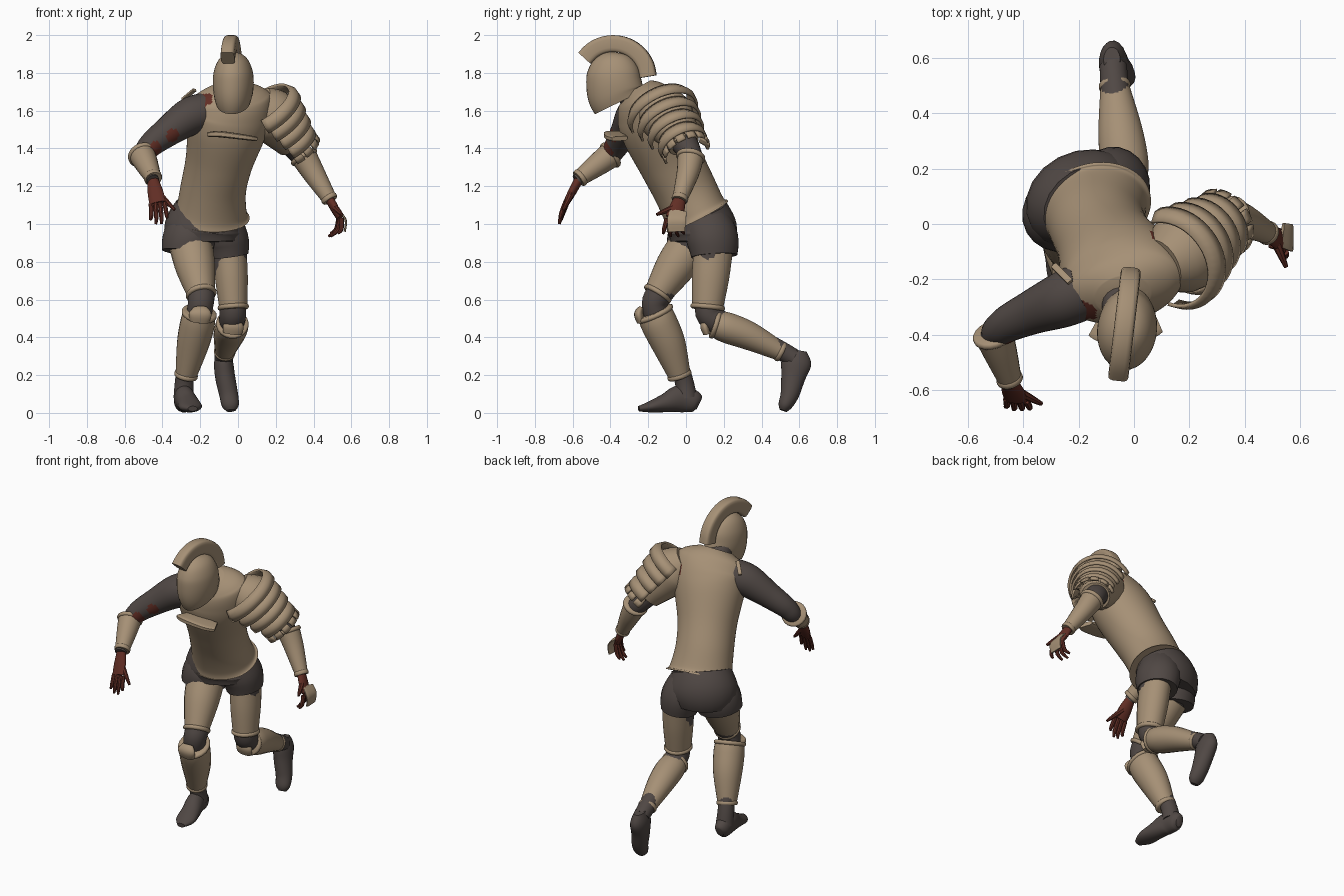
import bpy, bmesh, math
from mathutils import Vector as V

if "Cube" in bpy.data.objects:
    bpy.data.objects.remove(bpy.data.objects["Cube"])


def material(name, rgb):
    m = bpy.data.materials.new(name)
    m.use_nodes = True
    m.diffuse_color = (*rgb, 1)
    m.node_tree.nodes["Principled BSDF"].inputs["Base Color"].default_value = (*rgb, 1)
    return m


TAN = material("tan armour", (0.38, 0.28, 0.18))
DARK = material("dark cloth", (0.08, 0.064, 0.058))
RED = material("dark red skin", (0.12, 0.027, 0.018))


def finish(name, bm, mat):
    bmesh.ops.recalc_face_normals(bm, faces=bm.faces)
    me = bpy.data.meshes.new(name)
    bm.to_mesh(me)
    bm.free()
    me.materials.append(mat)
    me.shade_smooth()
    me.set_sharp_from_angle(angle=math.radians(42))
    ob = bpy.data.objects.new(name, me)
    bpy.context.collection.objects.link(ob)
    return ob


def spline(secs, steps):
    """Smooth curve through sections of any dimension."""
    out = []
    for i in range(len(secs) - 1):
        a, b = secs[max(i - 1, 0)], secs[i]
        c, d = secs[i + 1], secs[min(i + 2, len(secs) - 1)]
        for k in range(steps):
            t = k / steps
            out.append([0.5 * (2 * q + (r - p) * t + (2 * p - 5 * q + 4 * r - s) * t * t
                        + (3 * q - p - 3 * r + s) * t ** 3) for p, q, r, s in zip(a, b, c, d)])
    return out + [list(secs[-1])]


def loft(name, secs, mat, side=(1, 0, 0), n=20, steps=5, square=1.0):
    """Skin elliptical sections (x, y, z, half width[, half depth]) along a path."""
    secs = spline([s if len(s) == 5 else (*s, s[3]) for s in secs], steps)
    pts = [V(s[:3]) for s in secs]
    bm = bmesh.new()
    rings = []
    for i, s in enumerate(secs):
        t = (pts[min(i + 1, len(pts) - 1)] - pts[max(i - 1, 0)]).normalized()
        u = V(side)
        u = (u - t * u.dot(t)).normalized()
        v = t.cross(u)
        ring = []
        for k in range(n):
            a = math.tau * (k + 0.5) / n
            c, d = (math.copysign(abs(f) ** square, f) for f in (math.cos(a), math.sin(a)))
            ring.append(bm.verts.new(pts[i] + u * c * max(s[3], 0.002) + v * d * max(s[4], 0.002)))
        rings.append(ring)
    for p, q in zip(rings, rings[1:]):
        for k in range(n):
            bm.faces.new((p[k], p[k - 1], q[k - 1], q[k]))
    bm.faces.new(rings[0])
    bm.faces.new(rings[-1])
    return finish(name, bm, mat)


def stain(ob, spots):
    """Colour faces near the given spots red."""
    ob.data.materials.append(RED)
    for f in ob.data.polygons:
        if any((f.center - V(p)).length < r for p, r in spots):
            f.material_index = 1


def rim(name, secs, end, mat=TAN, grow=1.1, half=0.013):
    """Rolled lip at one end of an armour piece."""
    a, b = (secs[0], secs[1]) if end == 0 else (secs[-1], secs[-2])
    c = V(a[:3])
    d = (V(b[:3]) - c).normalized()
    w, h = a[3], a[-1]
    loft(name, [(*(c + d * half * k), w * g, h * g) for k, g in
                ((-1, 1), (-0.5, grow), (0.5, grow), (1, 1))], mat, steps=2)


def armour(name, secs, ends=(0, 1)):
    loft(name, secs, TAN)
    for e in ends:
        rim(f"{name}_rim_{e}", secs, e)


SIDE = (0.94, 0.34, 0)

# Torso and shorts
torso = loft("cuirass", [
    (-.145, .06, 1.04, .21, .18), (-.142, .045, 1.07, .19, .165), (-.13, -.01, 1.19, .175, .165),
    (-.10, -.08, 1.33, .18, .17), (-.06, -.16, 1.5, .215, .18), (-.04, -.20, 1.6, .225, .165),
    (-.04, -.235, 1.675, .205, .13), (-.04, -.26, 1.72, .1, .08)], TAN, SIDE, n=64, steps=9)
stain(torso, [((-.19, -.34, 1.68), .06), ((.10, -.04, 1.64), .045)])
loft("shorts_waist", [(-.18, .085, .9, .2, .165), (-.18, .085, .98, .215, .18),
                      (-.155, .06, 1.08, .18, .155)], DARK, SIDE)
loft("shorts_right_leg", [(-.27, .03, .85, .135, .13), (-.26, .04, .92, .14, .14),
                          (-.22, .06, 1.02, .13, .12)], DARK, SIDE)
loft("shorts_left_leg", [(-.055, .15, .83, .11, .125), (-.07, .14, .92, .125, .14),
                         (-.11, .1, 1.02, .12, .13)], DARK, SIDE)

# Ragged chest strip and back shard
loft("chest_strip", [(-.14, -.36, 1.475, .05, .013), (-.09, -.38, 1.475, .055, .017),
                     (.03, -.37, 1.46, .055, .015), (.085, -.35, 1.452, .045, .012)],
     TAN, (0, 1, 0), n=12, square=.4)
loft("shoulder_shard", [(-.29, -.15, 1.66, .012, .008), (-.23, -.21, 1.71, .012, .008)],
     TAN, SIDE, n=8, square=.4)

# Neck, helmet and crest
loft("neck", [(-.04, -.24, 1.64, .1, .09), (-.04, -.3, 1.7, .075, .075), (-.03, -.37, 1.78, .07)], DARK)
HEAD = (1, -.12, 0)
loft("helmet", [(-.025, -.352, 1.645, .09, .145), (-.025, -.372, 1.69, .103, .15),
                (-.025, -.382, 1.75, .108, .147), (-.025, -.385, 1.81, .102, .138),
                (-.025, -.388, 1.865, .08, .108), (-.025, -.39, 1.898, .047, .062),
                (-.025, -.39, 1.912, .004, .004)], TAN, HEAD, n=32)
arc = []
for i in range(9):
    a = math.radians(144 - i * 17.6)
    y, z = -.385 + .185 * math.cos(a), 1.77 + .185 * math.sin(a)
    arc.append((-.035 + (y + .37) * .12, y, z, .037, .045))
loft("crest", arc, TAN, HEAD, n=16, steps=3, square=.45)

# Legs: cloth underneath, plates on top
loft("right_leg", [(-.25, .03, .9, .1), (-.2, -.13, .65, .075), (-.2, -.165, .56, .068),
                   (-.23, -.11, .42, .065), (-.28, -.02, .2, .05), (-.287, .005, .08, .055)], DARK)
loft("left_leg", [(-.05, .14, .9, .1), (-.03, .12, .6, .075), (-.03, .14, .5, .07),
                  (-.05, .31, .42, .065), (-.07, .5, .33, .052), (-.075, .57, .29, .05)], DARK)
armour("right_thigh_plate", [(-.25, .025, .89, .115), (-.225, -.06, .77, .105),
                             (-.195, -.15, .63, .074)], [1])
armour("left_thigh_plate", [(-.045, .145, .87, .09, .105), (-.035, .13, .72, .088, .1),
                            (-.025, .115, .56, .075, .083)], [1])
armour("right_greave", [(-.205, -.165, .525, .085, .095), (-.215, -.14, .47, .092, .098),
                        (-.24, -.09, .36, .085, .09), (-.275, -.035, .2, .057, .06)])
armour("left_greave", [(-.03, .155, .47, .078, .072), (-.035, .22, .45, .088, .082),
                       (-.05, .34, .405, .08, .075), (-.07, .5, .325, .052, .05)])
loft("right_knee_guard", [(-.205, -.24, .48, .05, .02), (-.2, -.25, .525, .06, .025),
                          (-.2, -.235, .56, .035, .012)], TAN)
loft("left_knee_guard", [(-.03, .11, .42, .05, .02), (-.025, .1, .46, .055, .025),
                         (-.025, .1, .5, .03, .015)], TAN)
loft("right_foot", [(-.295, .07, .05, .025, .035), (-.293, .045, .06, .045, .058),
                    (-.285, -.03, .075, .053, .073), (-.265, -.11, .052, .058, .05),
                    (-.25, -.19, .032, .06, .03), (-.24, -.25, .022, .025, .014)], DARK)
loft("left_foot", [(-.08, .595, .33, .03, .045), (-.077, .585, .27, .05, .08),
                   (-.068, .568, .19, .053, .065), (-.05, .55, .1, .05, .05),
                   (-.04, .525, .04, .045, .037), (-.037, .515, .012, .025, .02)], DARK)

# Arms
sleeve = loft("right_arm", [(-.18, -.24, 1.59, .105), (-.26, -.275, 1.565, .1), (-.37, -.32, 1.49, .08),
                            (-.47, -.37, 1.41, .064), (-.5, -.42, 1.34, .05),
                            (-.45, -.58, 1.23, .033)], DARK, (0, 0, 1), n=32, steps=8)
stain(sleeve, [((-.35, -.38, 1.47), .04), ((-.44, -.41, 1.4), .04)])
loft("left_arm", [(.14, -.13, 1.6, .11), (.25, -.04, 1.47, .08), (.32, .02, 1.38, .06),
                  (.38, .015, 1.3, .05), (.485, -.035, 1.13, .033)], DARK, (0, 1, 0))
armour("right_bracer", [(-.507, -.4, 1.365, .07), (-.485, -.46, 1.32, .062), (-.45, -.56, 1.245, .044)])
armour("left_bracer", [(.35, .025, 1.355, .07), (.4, .01, 1.27, .06), (.483, -.032, 1.135, .04)])


def hand(name, wrist, knuckle, across, tips, thumb):
    w, k, ac = V(wrist), V(knuckle), V(across).normalized()
    loft(name + "_palm", [(*w, .03, .024), (*w.lerp(k, .5), .042, .022), (*k, .045, .016)], RED, ac, n=14)
    for i, tip in enumerate(tips):
        base = k + ac * (i - 1.5) * .024
        bend = base.lerp(V(tip), .5) + (k - w) * .15
        loft(f"{name}_finger_{i}", [(*base, .013), (*bend, .012), (*tip, .007)], RED, ac, n=8, steps=3)
    base = w.lerp(k, .4)
    loft(name + "_thumb", [(*base, .02), (*base.lerp(V(thumb), .6), .014), (*thumb, .008)],
         RED, (.3, .8, .5), n=8, steps=3)


hand("right_hand", (-.45, -.57, 1.23), (-.425, -.635, 1.11), (1, -.1, .1),
     [(-.465, -.66, 1.02), (-.435, -.67, 1.0), (-.405, -.67, 1.0), (-.375, -.665, 1.03)],
     (-.335, -.65, 1.075))
hand("left_hand", (.48, -.03, 1.14), (.54, -.065, 1.03), (.2, -1, 0),
     [(.49, -.01, .95), (.48, -.04, .935), (.49, -.08, .935), (.53, -.12, .95)],
     (.55, -.155, 1.05))
loft("hand_plate", [(.535, -.04, 1.07, .045, .006), (.57, -.05, 1.02, .05, .006),
                    (.565, -.05, .96, .045, .006)], TAN, (0, 1, 0), n=12, square=.5)

# Layered shoulder guard around the left upper arm
AXIS = V((.18, .13, -.25)).normalized()
OUT = V((.75, -.1, .65))
OUT = (OUT - AXIS * OUT.dot(AXIS)).normalized()
ACROSS = AXIS.cross(OUT)


def band(name, centre, radius, lo, hi, width, flare, segs):
    bm = bmesh.new()
    rows = []
    for k in (-.5, 0, .5):
        r = radius + flare * (k + .5) + (.012 if k == 0 else 0)
        row = []
        for i in range(segs + 1):
            a = math.radians(lo + (hi - lo) * i / segs)
            row.append(bm.verts.new(V(centre) + AXIS * k * width
                                    + (OUT * math.cos(a) + ACROSS * math.sin(a)) * r))
        rows.append(row)
    for p, q in zip(rows, rows[1:]):
        for i in range(segs):
            bm.faces.new((p[i], p[i + 1], q[i + 1], q[i]))
    m = finish(name, bm, TAN).modifiers.new("thickness", "SOLIDIFY")
    m.thickness, m.offset = .014, 0


loft("shoulder_padding", [(.1, -.15, 1.64, .1), (.17, -.11, 1.58, .145), (.235, -.055, 1.5, .12),
                          (.29, -.01, 1.42, .085)], TAN, (0, 1, 0))
top, low = V((.15, -.13, 1.6)), V((.28, -.025, 1.44))
for i in range(4):
    t = i / 3
    band(f"shoulder_band_{i}", top.lerp(low, t), .165 - .06 * t, -105, 105, .075, .022, 24)
for i in range(8):
    a = -112 + i * 28
    band(f"shoulder_lappet_{i}", low + AXIS * .05, .1, a, a + 22, .06, .025, 3)
